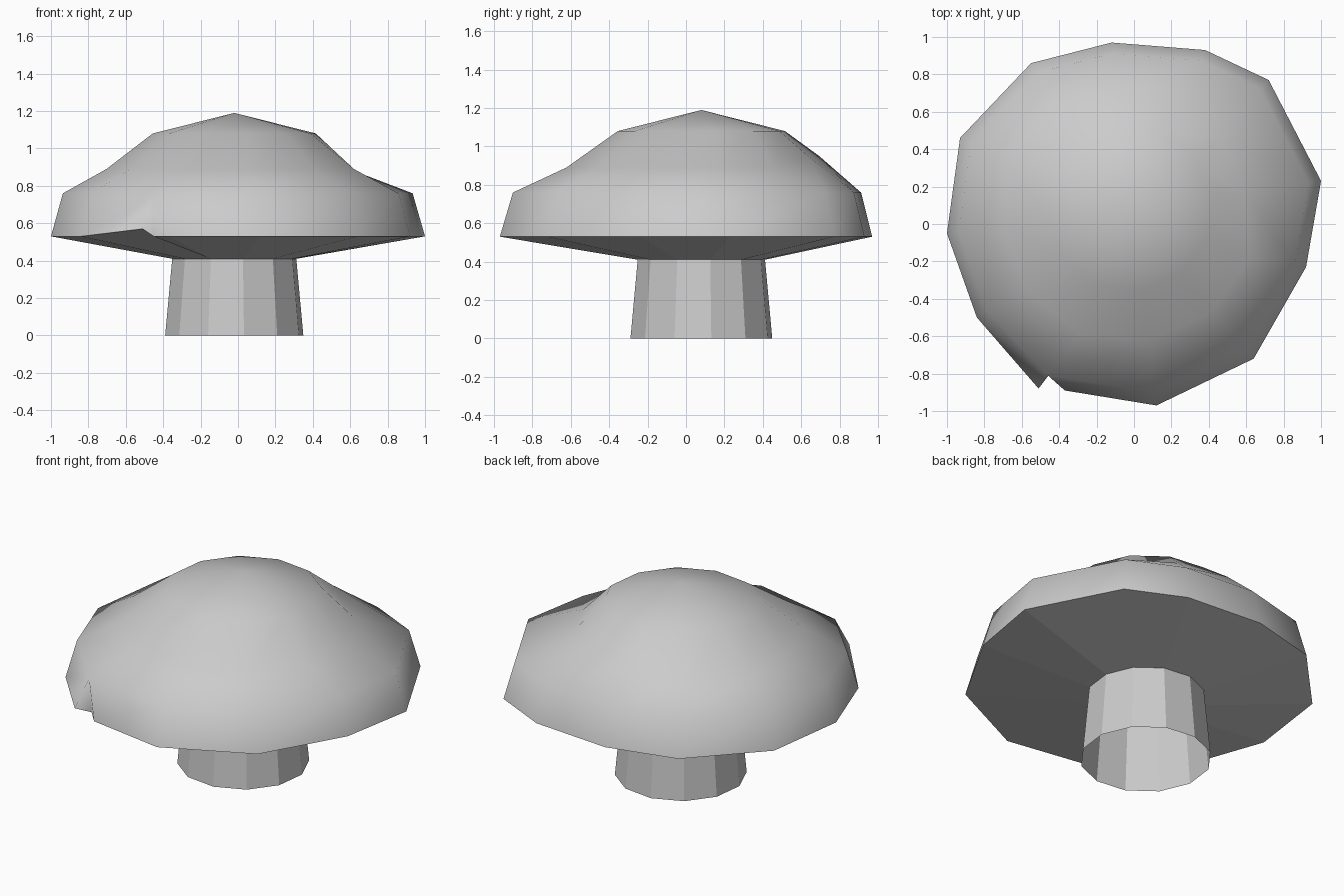
import bpy, bmesh, math
from mathutils import Vector

cube = bpy.data.objects.get("Cube")
if cube:
    bpy.data.objects.remove(cube)

SIDES = 12
AXIS = Vector((-0.02, 0.08, 0))

grey = bpy.data.materials.new("plain grey")
grey.use_nodes = True
colour = (0.6, 0.6, 0.6, 1)
grey.diffuse_color = colour
grey.node_tree.nodes["Principled BSDF"].inputs["Base Color"].default_value = colour


def spoke(i, radius, z):
    """Point on spoke i around the mushroom's axis."""
    a = math.radians(8 + 30 * i)
    return AXIS + Vector((radius * math.cos(a), radius * math.sin(a), z))


def add_part(name, bm, smooth):
    mesh = bpy.data.meshes.new(name)
    bm.to_mesh(mesh)
    bm.free()
    mesh.materials.append(grey)
    for p in mesh.polygons:
        p.use_smooth = smooth
    obj = bpy.data.objects.new(name, mesh)
    bpy.context.collection.objects.link(obj)


def add_ring(bm, points):
    return [bm.verts.new(p) for p in points]


def bridge(bm, low, high):
    n = len(low)
    for i in range(n):
        j = (i + 1) % n
        ring = []
        for v in (low[i], low[j], high[j], high[i]):
            if v not in ring:
                ring.append(v)
        bm.faces.new(ring)


# Uneven cap rim, counterclockwise from the left side
RIM = [(1.0, 0.23), (0.72, 0.77), (0.38, 0.93), (-0.12, 0.97),
       (-0.55, 0.86), (-0.93, 0.46), (-1.0, -0.05), (-0.84, -0.5),
       (-0.45, -0.8), (0.12, -0.97), (0.64, -0.72), (0.92, -0.23)]
rim = [Vector((x, y, 0.53)) for x, y in RIM]
NOTCH = 8

# The rim splits into three points around the notch
lip = rim[:NOTCH] + [Vector((-0.51, -0.88, 0.57)), rim[NOTCH],
                     Vector((-0.37, -0.89, 0.53))] + rim[NOTCH + 1:]
spokes = list(range(NOTCH)) + [NOTCH] * 3 + list(range(NOTCH + 1, SIDES))

# Dome of the cap: shoulder, dented middle, crown and tip
shoulder = [AXIS + (p - AXIS) * 0.935 for p in rim]
for p in shoulder:
    p.z = 0.76
shoulder[NOTCH] = Vector((-0.46, -0.81, 0.74))
MID = [0.62, 0.62, 0.6, 0.62, 0.68, 0.72, 0.69, 0.7, 0.72, 0.71, 0.7, 0.69]
middle = [spoke(i, r, 0.95 if i in (2, 3) else 0.89) for i, r in enumerate(MID)]

bm = bmesh.new()
lip_ring = add_ring(bm, lip)
shoulder_ring = add_ring(bm, shoulder)
middle_ring = add_ring(bm, middle)
crown_ring = add_ring(bm, [spoke(i, 0.44, 1.08) for i in range(SIDES)])
tip = bm.verts.new(AXIS + Vector((0, 0, 1.19)))
bridge(bm, lip_ring, [shoulder_ring[i] for i in spokes])
bridge(bm, shoulder_ring, middle_ring)
bridge(bm, middle_ring, crown_ring)
bridge(bm, crown_ring, [tip] * SIDES)
add_part("cap", bm, True)

# Flat-faced underside from the stem to the rim
bm = bmesh.new()
neck_ring = add_ring(bm, [spoke(i, 0.335, 0.41) for i in range(SIDES)])
bridge(bm, [neck_ring[i] for i in spokes], add_ring(bm, lip))
add_part("cap_underside", bm, False)

# Hollow tapered stem, open at the bottom
bm = bmesh.new()
bridge(bm, add_ring(bm, [spoke(i, 0.373, 0) for i in range(SIDES)]),
       add_ring(bm, [spoke(i, 0.335, 0.41) for i in range(SIDES)]))
add_part("stem", bm, False)
